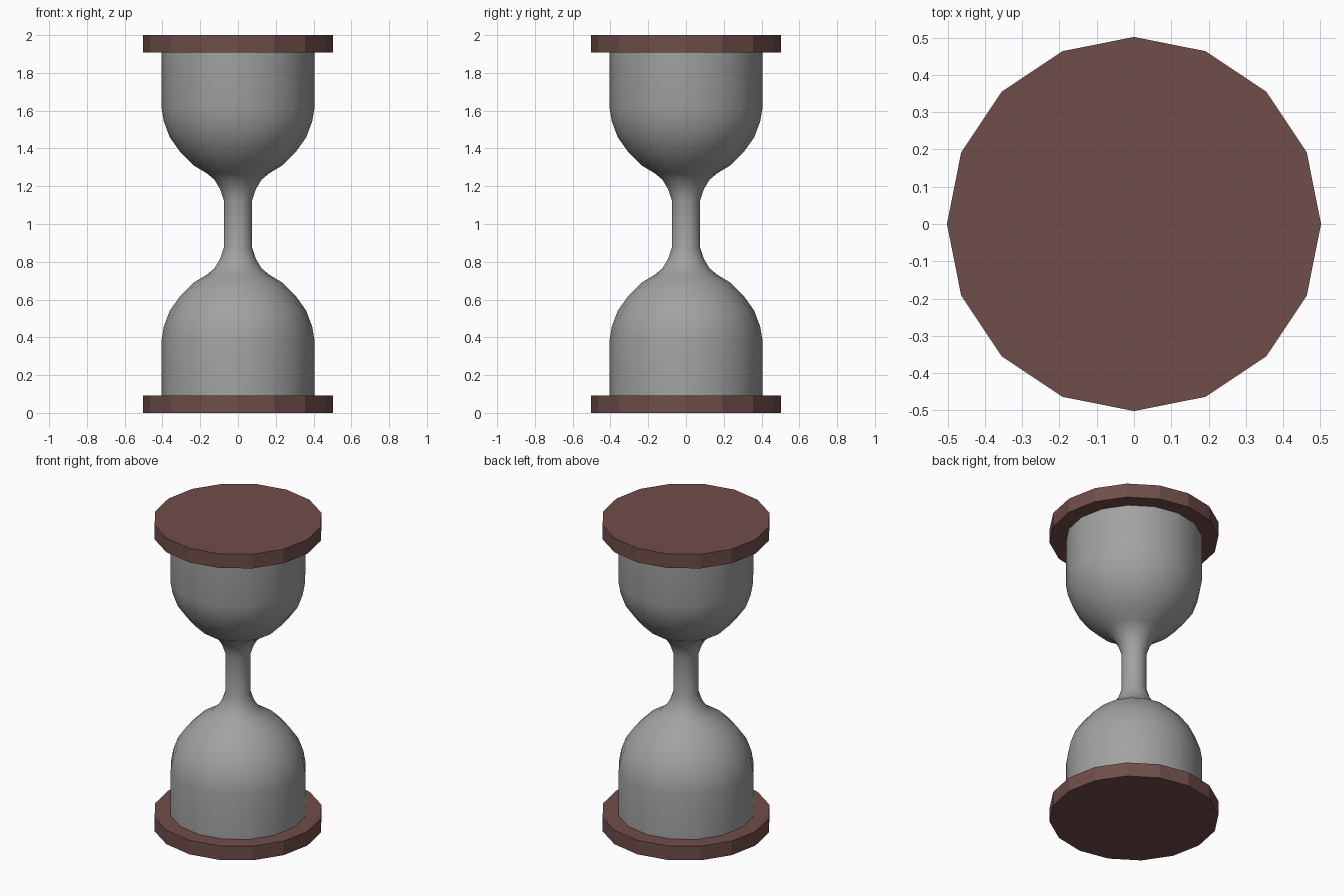
import bpy, bmesh, math

if "Cube" in bpy.data.objects:
    bpy.data.objects.remove(bpy.data.objects["Cube"])

SIDES = 16


def material(name, color):
    m = bpy.data.materials.new(name)
    m.diffuse_color = (*color, 1.0)
    m.use_nodes = True
    m.node_tree.nodes["Principled BSDF"].inputs["Base Color"].default_value = m.diffuse_color
    return m


def lathe(name, profile, mat, cap):
    """Revolve (radius, height) points around z."""
    bm = bmesh.new()
    rings = []
    for r, z in profile:
        rings.append([bm.verts.new((r * math.cos(2 * math.pi * i / SIDES),
                                    r * math.sin(2 * math.pi * i / SIDES), z))
                      for i in range(SIDES)])
    for a, b in zip(rings, rings[1:]):
        for i in range(SIDES):
            j = (i + 1) % SIDES
            bm.faces.new((a[i], a[j], b[j], b[i]))
    if cap:
        bm.faces.new(rings[0][::-1])
        bm.faces.new(rings[-1])
    me = bpy.data.meshes.new(name)
    bm.to_mesh(me)
    bm.free()
    ob = bpy.data.objects.new(name, me)
    bpy.context.collection.objects.link(ob)
    me.materials.append(mat)
    return ob


wood = material("brown wood", (0.16, 0.075, 0.068))
glass = material("grey glass", (0.36, 0.36, 0.36))

# Flat end plates
lathe("bottom_plate", [(0.502, 0), (0.502, 0.092)], wood, True)
lathe("top_plate", [(0.502, 1.908), (0.502, 2.0)], wood, True)

# Glass body: lower bulb profile mirrored about the neck
half = [(0.405, 0.092), (0.405, 0.385), (0.393, 0.455), (0.362, 0.54),
        (0.305, 0.62), (0.235, 0.69), (0.165, 0.732), (0.125, 0.765),
        (0.095, 0.815), (0.075, 0.875)]
profile = half + [(r, 2 - z) for r, z in reversed(half)]
body = lathe("glass_body", profile, glass, False)
bpy.context.view_layer.objects.active = body
body.select_set(True)
bpy.ops.object.shade_smooth_by_angle(angle=math.radians(60))
